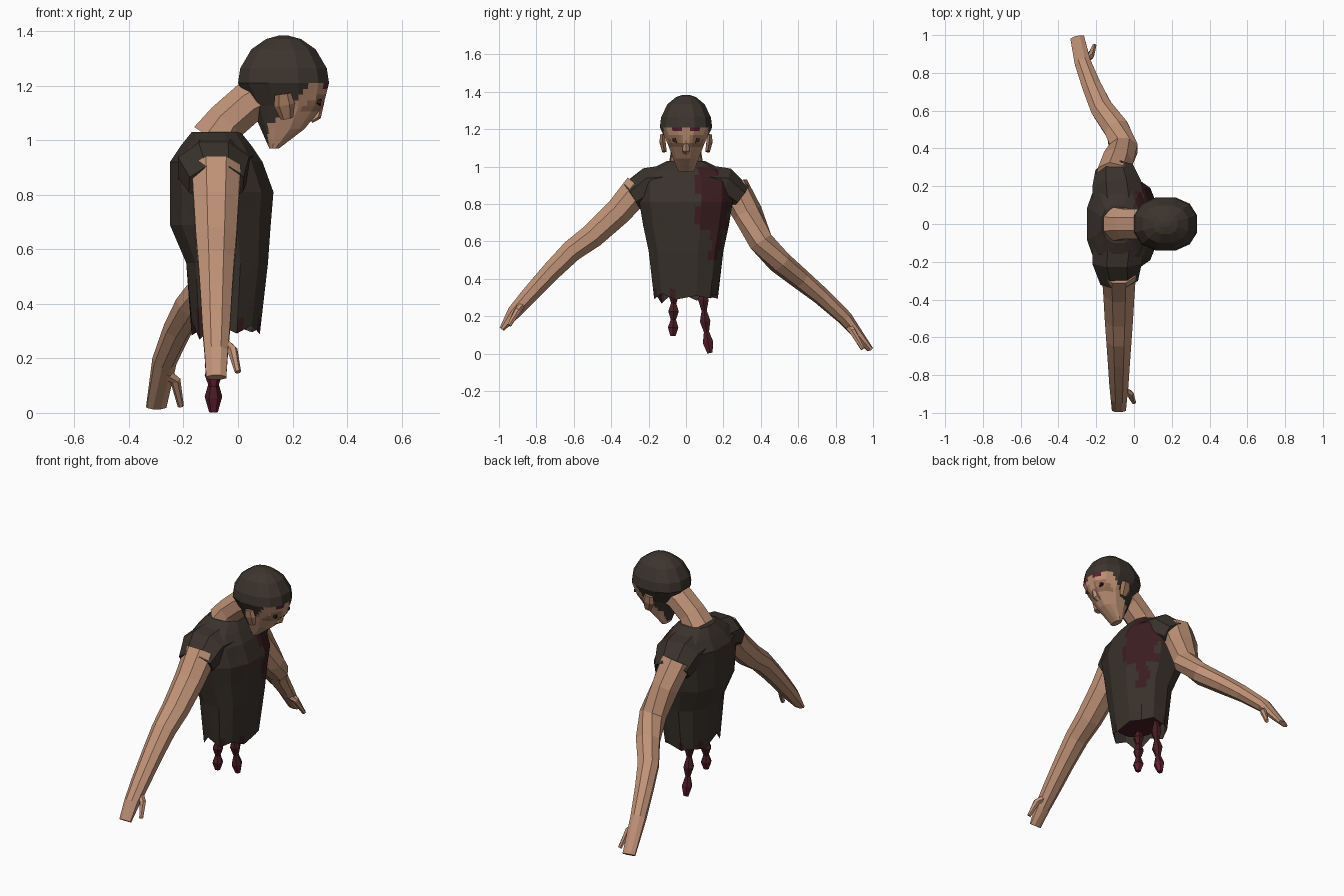
import bpy, bmesh, math, random
from mathutils import Vector

random.seed(4)
default_cube = bpy.data.objects.get("Cube")
if default_cube:
    bpy.data.objects.remove(default_cube, do_unlink=True)


def material(name, red, green, blue):
    mat = bpy.data.materials.new(name)
    mat.use_nodes = True
    mat.diffuse_color = (red, green, blue, 1)
    shader = mat.node_tree.nodes["Principled BSDF"]
    shader.inputs["Base Color"].default_value = (red, green, blue, 1)
    shader.inputs["Roughness"].default_value = 0.9
    return mat


SKIN = material("skin", 0.53, 0.29, 0.185)
BRUISE = material("bruised skin", 0.33, 0.17, 0.1)
SHIRT = material("shirt", 0.042, 0.032, 0.025)
STAIN = material("blood stain", 0.045, 0.013, 0.015)
HAIR = material("hair", 0.046, 0.035, 0.027)
GORE = material("gore", 0.065, 0.012, 0.018)
FRESH = material("fresh blood", 0.12, 0.012, 0.03)
EYE = material("eye", 0.03, 0.012, 0.01)


def lerp(start, end, t):
    return start + (end - start) * t


def loft(name, rings, materials, open_end=False, cuts=0, rule=None):
    """Skin a list of rings, subdivide if asked, colour faces by a rule."""
    bm = bmesh.new()
    loops = [[bm.verts.new(point) for point in ring] for ring in rings]
    for lower, upper in zip(loops, loops[1:]):
        for i in range(len(lower)):
            bm.faces.new((lower[i - 1], lower[i], upper[i], upper[i - 1]))
    bm.faces.new(reversed(loops[0]))
    if not open_end:
        bm.faces.new(loops[-1])
    bmesh.ops.recalc_face_normals(bm, faces=bm.faces)
    if cuts:
        bmesh.ops.subdivide_edges(bm, edges=bm.edges, cuts=cuts, use_grid_fill=True)
    if rule:
        for face in bm.faces:
            face.material_index = rule(face.calc_center_median())
    mesh = bpy.data.meshes.new(name)
    bm.to_mesh(mesh)
    bm.free()
    for mat in materials:
        mesh.materials.append(mat)
    part = bpy.data.objects.new(name, mesh)
    bpy.context.collection.objects.link(part)


def circle(sides):
    """Cosine and sine pairs of a polygon whose flat sides reach one unit."""
    reach = math.cos(math.pi / sides)
    angles = [math.tau * (i + 0.5) / sides for i in range(sides)]
    return [(math.cos(a) / reach, math.sin(a) / reach) for a in angles]


def boxy(value):
    return math.copysign(abs(value) ** 0.85, value)


def level_ring(z, back, front, half):
    """Level, slightly boxy ring from back to front along x."""
    middle, depth = (back + front) / 2, (front - back) / 2
    return [Vector((middle + depth * boxy(c), half * boxy(s), z)) for c, s in circle(12)]


def tube(name, path, radii, materials, sides=8, rule=None):
    """Limb along a path; each radius is a pair: level width, thickness."""
    points = [Vector(p) for p in path]
    rings = []
    for i, (point, (wide, thick)) in enumerate(zip(points, radii)):
        along = (points[min(i + 1, len(points) - 1)] - points[max(i - 1, 0)]).normalized()
        reference = Vector((1, 0, 0)) if abs(along.z) > 0.95 else Vector((0, 0, 1))
        across = along.cross(reference).normalized()
        up = across.cross(along)
        rings.append([point + across * wide * c + up * thick * s for c, s in circle(sides)])
    loft(name, rings, materials, rule=rule)


# Shirt body with a ragged hem, blood on the left of the chest
def shirt_colour(c):
    wobble = 0.02 * math.sin(c.z * 40) + 0.01 * math.sin(c.z * 17)
    chest = c.x > 0 and 0.055 < c.y - wobble < 0.235 and 0.66 < c.z - wobble < 1
    drip = c.x > 0 and 0.125 < c.y + wobble / 2 < 0.18 and 0.48 < c.z < 0.7
    hem = c.z < 0.36 and math.sin(c.x * 45 + c.y * 31) > 0.75
    return int(chest or drip or hem)


shirt = [level_ring(*ring) for ring in (
    (1.03, -0.17, 0.01, 0.1), (0.98, -0.21, 0.05, 0.2), (0.92, -0.25, 0.09, 0.25),
    (0.81, -0.25, 0.13, 0.25), (0.69, -0.25, 0.12, 0.23), (0.55, -0.19, 0.11, 0.2),
    (0.3, -0.17, 0.08, 0.17))]
for i, corner in enumerate(shirt[-1]):
    corner.z += random.uniform(0, 0.04) * (-1) ** i
loft("shirt", shirt, [SHIRT, STAIN], open_end=True, cuts=4, rule=shirt_colour)

# Torn flesh under the hem
loft("torn_flesh", [level_ring(0.5, -0.15, 0.07, 0.17), level_ring(0.35, -0.15, 0.07, 0.14)],
     [GORE])


# Sleeves, arms and thumbs
def arm(side, path, thumb):
    first = Vector(path[0])
    sleeve = [(-0.08, first.y * 0.4, 0.9), (-0.09, first.y * 0.8, 0.9),
              first.lerp(Vector(path[1]), 0.4)]
    tube(side + "_sleeve", sleeve, [(0.14, 0.11), (0.13, 0.095), (0.1, 0.078)], [SHIRT])
    steps = len(path) - 1
    radii = [(lerp(0.09, 0.035, i / steps), lerp(0.08, 0.03, i / steps))
             for i in range(steps)]
    tube(side + "_arm", path, radii + [(0.037, 0.014)], [SKIN])
    tube(side + "_thumb", thumb, [(r, r) for r in (0.02, 0.017, 0.01)], [SKIN], sides=6)


arm("right", [(-0.08, y, z) for y, z in (
    (-0.25, 0.89), (-0.36, 0.76), (-0.5, 0.63), (-0.61, 0.55), (-0.72, 0.44),
    (-0.84, 0.31), (-0.92, 0.22), (-0.985, 0.13))],
    [(-0.07, -0.87, 0.27), (-0.02, -0.9, 0.23), (0, -0.945, 0.15)])
arm("left", [
    (-0.11, 0.25, 0.89), (-0.09, 0.33, 0.75), (-0.055, 0.4, 0.6), (-0.09, 0.5, 0.49),
    (-0.17, 0.61, 0.4), (-0.22, 0.72, 0.31), (-0.27, 0.85, 0.19), (-0.3, 0.985, 0.022)],
    [(-0.27, 0.87, 0.15), (-0.23, 0.89, 0.12), (-0.21, 0.945, 0.025)])

# Neck
tube("neck", [(-0.085, 0, 1), (-0.04, 0, 1.07), (0.04, 0, 1.14), (0.12, 0, 1.18)],
     [(0.09, 0.09)] + [(0.08, 0.075)] * 3, [SKIN])


# Head: round skull above, jaw tapering to the chin below
def head_colour(c):
    if c.z > 1.215 or c.x < 0.11 + max(0, c.z - 1.05) * 0.95:
        return 0
    if c.z > 1.19 and 0.03 < abs(c.y) < 0.075:
        return 3
    return 2 if c.z > 1.115 and c.z < 1.175 and 0.02 < abs(c.y) < 0.09 else 1


head = []
for t in (1, 0.7, 0.35):
    head.append(level_ring(lerp(1.21, 0.97, t), lerp(0.01, 0.115, t),
                           lerp(0.335, 0.15, t * t), lerp(0.132, 0.04, t)))
for t in (0, 0.2, 0.5, 0.75, 0.93):
    tilt = t * math.pi / 2
    depth = 0.167 * math.cos(tilt)
    head.append(level_ring(lerp(1.21, 1.385, math.sin(tilt)), 0.167 - depth,
                           0.167 + depth, 0.14 * math.cos(tilt)))
loft("head", head, [HAIR, SKIN, BRUISE, FRESH], cuts=3, rule=head_colour)

# Nose
tube("nose", [(0.305, 0, 1.15), (0.285, 0, 1.09), (0.265, 0, 1.075)],
     [(0.01, 0.012), (0.02, 0.018), (0.018, 0.012)], [SKIN], sides=6)

# Eyes and ears
for sign, side in ((1, "left"), (-1, "right")):
    tube(side + "_eye", [(0.275, sign * 0.05, 1.145), (0.305, sign * 0.05, 1.14)],
         [(0.022, 0.012)] * 2, [EYE], sides=6)
    tube(side + "_ear", [(0.18, sign * 0.115, 1.08), (0.17, sign * 0.125, 1.13),
                         (0.165, sign * 0.127, 1.17)],
         [(0.012, 0.02), (0.016, 0.034), (0.012, 0.026)], [BRUISE], sides=6)


# Hanging strands with knotted bulges and fresh tips
def strand(name, top_y, tip_y, low):
    knots = 8
    steps = [i / (knots - 1) for i in range(knots)]
    path = [(-0.09, lerp(top_y, tip_y, t * t), lerp(0.4, low, t)) for t in steps]
    radii = [0.021 + 0.007 * (-1) ** i for i in range(knots)]
    tube(name, path, [(r, r) for r in radii], [GORE, FRESH], sides=6,
         rule=lambda c: int(c.z < low + 0.06))


strand("right_strand", -0.065, -0.07, 0.095)
strand("left_strand", 0.09, 0.128, 0.003)
